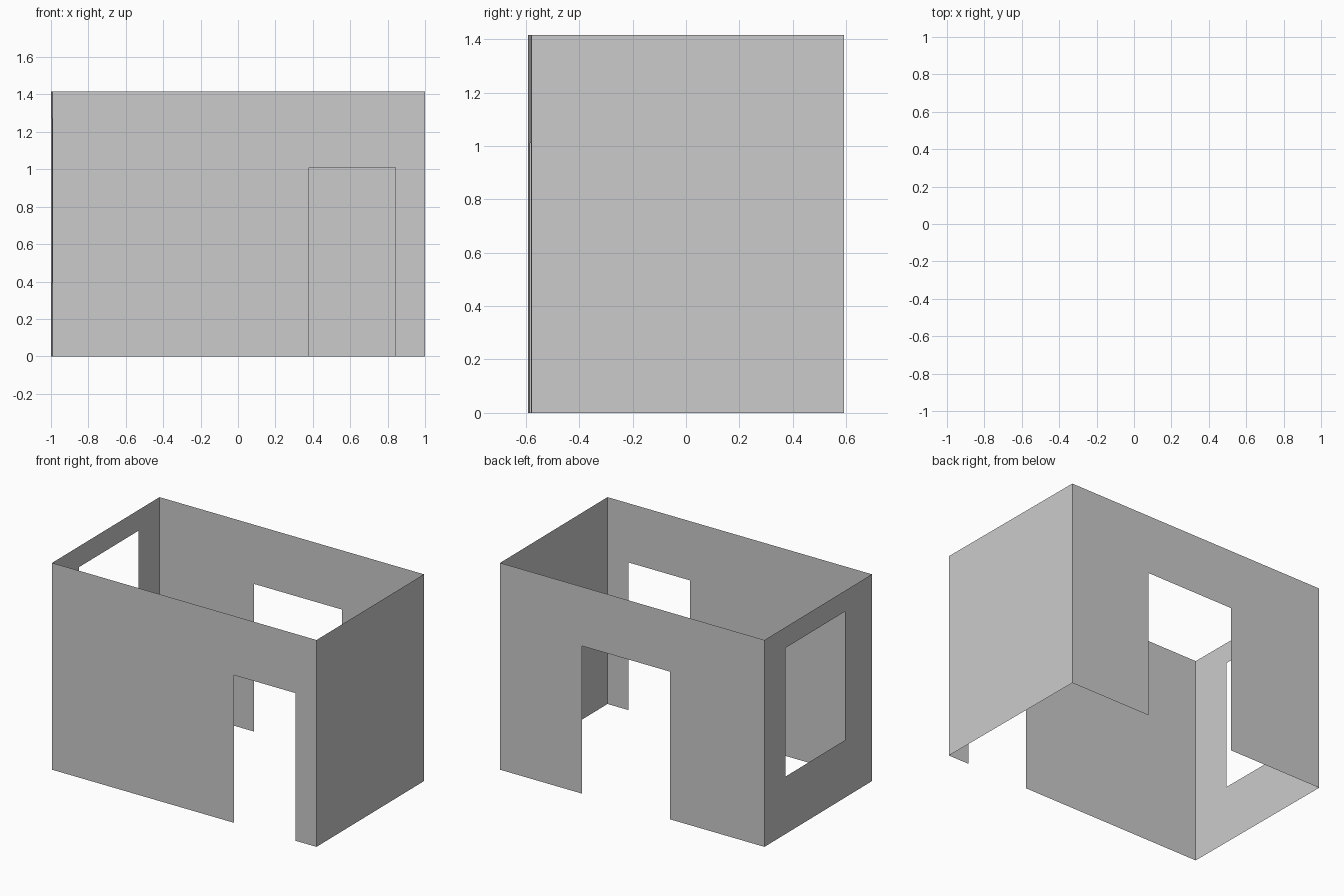
import bpy, bmesh
from math import cos, sin

if "Cube" in bpy.data.objects:
    bpy.data.objects.remove(bpy.data.objects["Cube"])

W, D, H = 0.996, 0.586, 1.415   # half width, half depth, height
TURN = 0.0065                   # slight turn of the whole room


def place(x, y, z):
    return (x * cos(TURN) - y * sin(TURN), x * sin(TURN) + y * cos(TURN), z)


def wall(name, start, end, opening=None):
    """Thin wall from start to end; opening = (u0, u1, z0, z1), u along the wall."""
    length = abs(end[0] - start[0]) + abs(end[1] - start[1])
    u0, u1, z0, z1 = opening or (0, length, 0, H)
    us = sorted({0, u0, u1, length})
    zs = sorted({0, z0, z1, H})
    bm = bmesh.new()

    def vert(u, z):
        t = u / length
        return bm.verts.new(place(start[0] + (end[0] - start[0]) * t,
                                  start[1] + (end[1] - start[1]) * t, z))

    grid = [[vert(u, z) for z in zs] for u in us]
    for i in range(len(us) - 1):
        for j in range(len(zs) - 1):
            if opening and us[i] == u0 and zs[j] >= z0 and zs[j + 1] <= z1:
                continue
            bm.faces.new((grid[i][j], grid[i + 1][j],
                          grid[i + 1][j + 1], grid[i][j + 1]))
    # merge the coplanar cells around the opening
    bmesh.ops.dissolve_limit(bm, angle_limit=0.01, verts=bm.verts, edges=bm.edges)
    mesh = bpy.data.meshes.new(name)
    bm.to_mesh(mesh)
    bm.free()
    bpy.context.collection.objects.link(bpy.data.objects.new(name, mesh))


# front wall with a doorway
wall("front_wall", (-W, -D), (W, -D), (0.375 + W, 0.837 + W, 0, 1.01))
# solid right wall
wall("right_wall", (W, -D), (W, D))
# back wall with a wider doorway
wall("back_wall", (W, D), (-W, D), (W - 0.38, W + 0.285, 0, 1.01))
# left wall with a window
wall("left_wall", (-W, D), (-W, -D), (0.228, 0.879, 0.393, 1.273))
